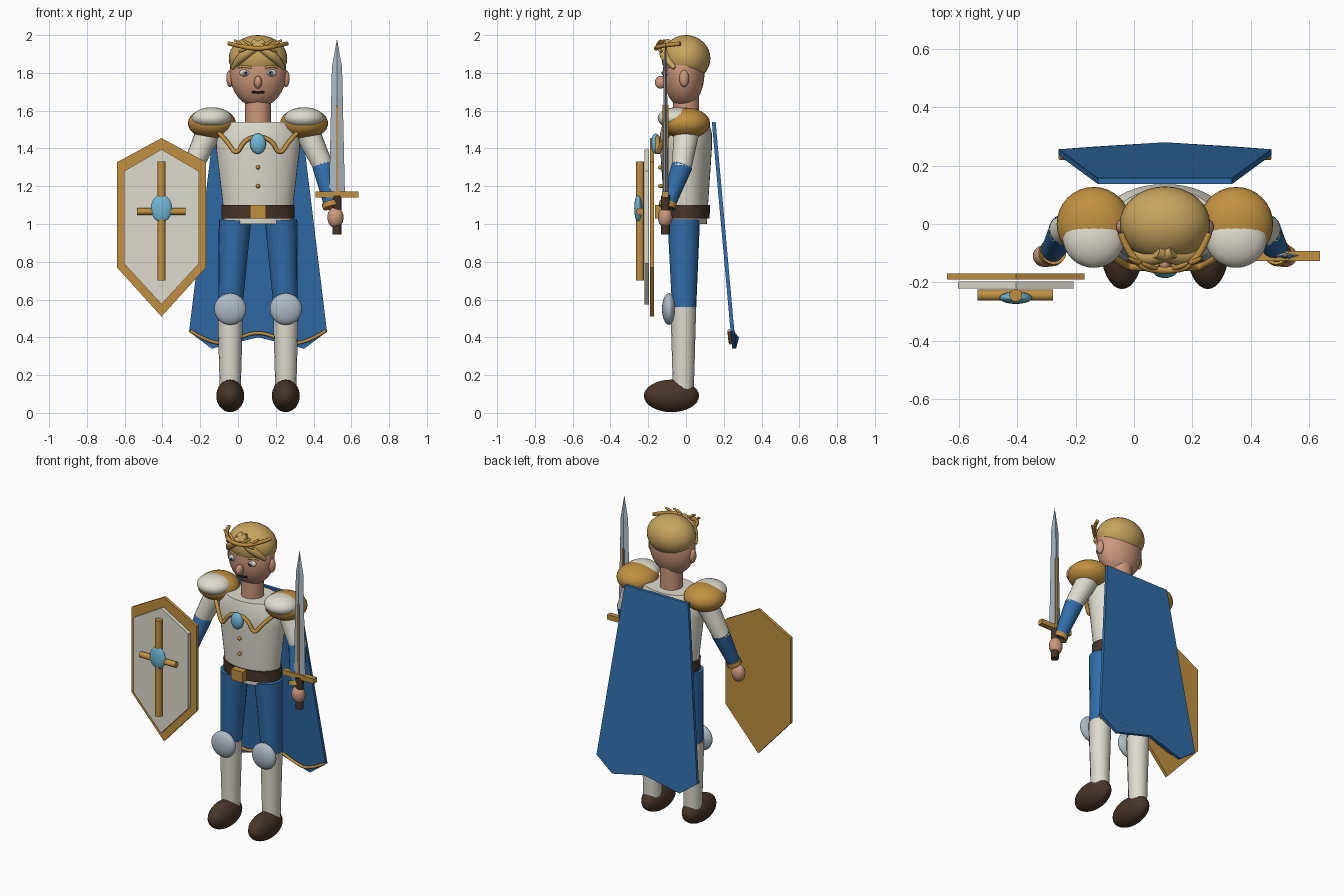
import bpy, bmesh, math
from mathutils import Vector, Matrix

if "Cube" in bpy.data.objects:
    bpy.data.objects.remove(bpy.data.objects["Cube"], do_unlink=True)

C = 0.106  # x of the body centre line


def material(name, rgb):
    m = bpy.data.materials.new(name)
    m.use_nodes = True
    m.diffuse_color = (*rgb, 1)
    m.node_tree.nodes["Principled BSDF"].inputs["Base Color"].default_value = (*rgb, 1)
    return m


GOLD = material("gold", (0.53, 0.28, 0.05))
WHITE = material("ivory", (0.73, 0.71, 0.61))
BLUE = material("blue cloth", (0.03, 0.155, 0.40))
SKIN = material("skin", (0.60, 0.31, 0.20))
HAIR = material("blond hair", (0.57, 0.37, 0.11))
BROWN = material("brown leather", (0.065, 0.036, 0.022))
STEEL = material("steel", (0.42, 0.49, 0.56))
GEM = material("pale blue gem", (0.16, 0.47, 0.66))
BLACK = material("black", (0.01, 0.01, 0.01))


def finish(name, mesh, mat, smooth=True):
    mesh.materials.clear()
    mesh.materials.append(mat)
    ob = bpy.data.objects.new(name, mesh)
    bpy.context.collection.objects.link(ob)
    if smooth:
        bpy.ops.object.select_all(action="DESELECT")
        ob.select_set(True)
        bpy.context.view_layer.objects.active = ob
        bpy.ops.object.shade_smooth_by_angle(angle=math.radians(40))
    return ob


def from_bmesh(name, bm, mat, smooth=True):
    bmesh.ops.recalc_face_normals(bm, faces=bm.faces)
    mesh = bpy.data.meshes.new(name)
    bm.to_mesh(mesh)
    bm.free()
    return finish(name, mesh, mat, smooth)


def ball(name, pos, size, mat, seg=32):
    """Ellipsoid with the given half sizes."""
    bm = bmesh.new()
    bmesh.ops.create_uvsphere(bm, u_segments=seg, v_segments=seg // 2, radius=1,
                              matrix=Matrix.LocRotScale(Vector(pos), None, Vector(size)))
    return from_bmesh(name, bm, mat)


def box(name, pos, size, mat):
    bm = bmesh.new()
    bmesh.ops.create_cube(bm, size=1, matrix=Matrix.LocRotScale(Vector(pos), None, Vector(size)))
    return from_bmesh(name, bm, mat, False)


def tube(name, pts, mat, curved=False):
    """Round bar through points (x, y, z, radius)."""
    cu = bpy.data.curves.new(name, "CURVE")
    cu.dimensions = "3D"
    cu.bevel_depth = 1
    cu.bevel_resolution = 6
    cu.use_fill_caps = True
    sp = cu.splines.new("NURBS" if curved else "POLY")
    sp.points.add(len(pts) - 1)
    for p, (x, y, z, r) in zip(sp.points, pts):
        p.co = (x, y, z, 1)
        p.radius = r
    if curved:
        sp.order_u = 3
        sp.use_endpoint_u = True
        sp.resolution_u = 8
    tmp = bpy.data.objects.new(name + " path", cu)
    bpy.context.collection.objects.link(tmp)
    dg = bpy.context.evaluated_depsgraph_get()
    mesh = bpy.data.meshes.new_from_object(tmp.evaluated_get(dg))
    bpy.data.objects.remove(tmp, do_unlink=True)
    return finish(name, mesh, mat)


def stack(name, rings, mat, n=40):
    """Elliptical rings (z, rx, ry) around the body axis, capped."""
    bm = bmesh.new()
    loops = [[bm.verts.new((C + rx * math.cos(a), ry * math.sin(a), z))
              for a in (math.tau * i / n for i in range(n))] for z, rx, ry in rings]
    for lo, hi in zip(loops, loops[1:]):
        for i in range(n):
            bm.faces.new((lo[i], lo[i - 1], hi[i - 1], hi[i]))
    bm.faces.new(loops[0])
    bm.faces.new(loops[-1])
    return from_bmesh(name, bm, mat)


def slab(name, pts, thick, mat):
    """Flat outline pushed back along y."""
    bm = bmesh.new()
    face = bm.faces.new([bm.verts.new(p) for p in pts])
    ext = bmesh.ops.extrude_face_region(bm, geom=[face])
    verts = [v for v in ext["geom"] if isinstance(v, bmesh.types.BMVert)]
    bmesh.ops.translate(bm, vec=(0, thick, 0), verts=verts)
    return from_bmesh(name, bm, mat, False)


# Torso, belt and chest ornaments
stack("torso", [(1.0, 0.182, 0.11), (1.12, 0.188, 0.118), (1.4, 0.222, 0.137),
                (1.48, 0.222, 0.137), (1.54, 0.18, 0.122)], WHITE)
stack("belt", [(1.03, 0.194, 0.125), (1.1, 0.194, 0.127)], BROWN)
box("belt_buckle", (C, -0.143, 1.065), (0.085, 0.04, 0.07), GOLD)
ball("brooch", (C, -0.16, 1.425), (0.042, 0.025, 0.054), GEM)
for z in (1.3, 1.2):
    ball("button", (C, -0.134, z), (0.011, 0.015, 0.011), GOLD, 16)

# Head
tube("neck", [(C, 0, 1.5, 0.07), (C, 0, 1.68, 0.07)], SKIN)
ball("head", (C, -0.012, 1.8), (0.15, 0.11, 0.182), SKIN)
ball("hair_cap", (C, 0, 1.877), (0.155, 0.129, 0.123), HAIR)
ball("nose", (C, -0.135, 1.75), (0.021, 0.03, 0.034), SKIN, 20)
tube("mouth", [(C - 0.032, -0.104, 1.699, 0.006), (C, -0.111, 1.693, 0.007),
               (C + 0.032, -0.104, 1.699, 0.006)], BLACK, True)

# Laurel band
tube("laurel_band", [(C - 0.152, -0.03, 1.955, 0.011), (C - 0.11, -0.14, 1.945, 0.012),
                     (C, -0.165, 1.925, 0.012), (C + 0.11, -0.14, 1.945, 0.012),
                     (C + 0.152, -0.03, 1.955, 0.011)], GOLD, True)

# Cape with hem trim
side = [(0.23, 0.137, 1.54), (0.365, 0.236, 0.43), (0.245, 0.245, 0.34)]
outline = ([(C + x, y, z) for x, y, z in side] + [(C, 0.26, 0.4)]
           + [(C - x, y, z) for x, y, z in reversed(side)])
slab("cape", outline, 0.02, BLUE)
hem = [(0.36, 0.228, 0.435), (0.24, 0.234, 0.36), (0.13, 0.238, 0.385)]
tube("cape_hem", [(C + x, y, z, 0.009) for x, y, z in hem] + [(C, 0.245, 0.435, 0.009)]
     + [(C - x, y, z, 0.009) for x, y, z in reversed(hem)], GOLD, True)

# Paired parts
for s, tag in ((1, "left"), (-1, "right")):
    def at(x, *rest):
        return (C + s * x, *rest)

    # Face and hair
    ball(tag + "_ear", at(0.148, -0.01, 1.77), (0.02, 0.026, 0.045), SKIN, 20)
    ball(tag + "_eye", at(0.07, -0.104, 1.8), (0.029, 0.018, 0.019), WHITE, 20)
    ball(tag + "_iris", at(0.066, -0.118, 1.8), (0.014, 0.009, 0.015), STEEL, 16)
    ball(tag + "_pupil", at(0.066, -0.125, 1.8), (0.007, 0.005, 0.008), BLACK, 12)
    tube(tag + "_eyebrow", [at(0.035, -0.116, 1.826, 0.006), at(0.07, -0.11, 1.84, 0.007),
                            at(0.105, -0.088, 1.828, 0.005)], HAIR, True)
    tube(tag + "_fringe", [at(-0.03, -0.095, 1.96, 0.022), at(0.05, -0.125, 1.915, 0.028),
                           at(0.105, -0.095, 1.865, 0.024), at(0.135, -0.06, 1.825, 0.01)],
         HAIR, True)
    for x, y, dx, dz in ((0.03, -0.152, 0.05, 0.035), (0.08, -0.135, 0.045, 0.035),
                         (0.05, -0.148, 0.05, -0.025)):
        tube(tag + "_laurel_leaf", [at(x, y, 1.938, 0.007),
                                    at(x + dx / 2, y + 0.005, 1.938 + dz * 0.7, 0.011),
                                    at(x + dx, y + 0.02, 1.938 + dz, 0.005)], GOLD, True)

    # Collar trim
    tube(tag + "_collar_trim", [at(0.215, -0.08, 1.49, 0.011), at(0.165, -0.125, 1.44, 0.012),
                                at(0.115, -0.15, 1.36, 0.012), at(0.07, -0.15, 1.45, 0.012),
                                at(0.02, -0.15, 1.46, 0.011)], GOLD, True)

    # Shoulder armour
    ball(tag + "_pauldron", at(0.244, 0, 1.533), (0.127, 0.127, 0.083), GOLD)
    ball(tag + "_pauldron_plate", at(0.244, -0.047, 1.56), (0.106, 0.103, 0.058), WHITE)

    # Arm
    tube(tag + "_upper_arm", [at(0.255, 0.005, 1.5, 0.068), at(0.352, -0.025, 1.29, 0.052)], WHITE)
    tube(tag + "_forearm", [at(0.342, -0.02, 1.31, 0.056), at(0.39, -0.1, 1.09, 0.038)], BLUE)
    tube(tag + "_bracelet", [at(0.382, -0.094, 1.115, 0.046), at(0.389, -0.101, 1.088, 0.046)], GOLD)
    ball(tag + "_hand", at(0.41, -0.11, 1.035), (0.043, 0.038, 0.056), SKIN)

    # Leg
    tube(tag + "_thigh", [at(0.122, -0.012, 1.02, 0.086), at(0.147, -0.01, 0.55, 0.064)], BLUE)
    tube(tag + "_shin", [at(0.147, -0.014, 0.56, 0.068), at(0.147, -0.014, 0.1, 0.055)], WHITE)
    ball(tag + "_knee_guard", at(0.147, -0.09, 0.55), (0.085, 0.037, 0.084), STEEL)
    ball(tag + "_shoe", at(0.147, -0.077, 0.09), (0.074, 0.146, 0.086), BROWN)


# Shield: six-sided rim and panel, cross bars and boss
def hexagon(half, top, shoulder, hip, bottom, y):
    cx = -0.405
    return [(cx, y, top), (cx + half, y, shoulder), (cx + half, y, hip),
            (cx, y, bottom), (cx - half, y, hip), (cx - half, y, shoulder)]


slab("shield_rim", hexagon(0.236, 1.455, 1.327, 0.77, 0.51, -0.19), 0.02, GOLD)
slab("shield_panel", hexagon(0.198, 1.395, 1.28, 0.79, 0.575, -0.221), 0.024, WHITE)
tube("shield_upright_bar", [(-0.405, -0.244, 0.7, 0.022), (-0.405, -0.244, 1.33, 0.022)], GOLD)
tube("shield_cross_bar", [(-0.536, -0.244, 1.066, 0.019), (-0.277, -0.244, 1.066, 0.019)], GOLD)
ball("shield_boss", (-0.405, -0.253, 1.083), (0.056, 0.021, 0.073), GEM)

# Sword: diamond-section blade, ridge, guard and grip
X, Y = 0.524, -0.109
bm = bmesh.new()
rings = [[bm.verts.new((X + dx * w, Y + dy * w, z)) for dx, dy in
          ((1, 0), (0, 0.32), (-1, 0), (0, -0.32))] for z, w in ((1.16, 0.042), (1.83, 0.027))]
tip = bm.verts.new((X, Y, 1.98))
for i in range(4):
    bm.faces.new((rings[0][i - 1], rings[0][i], rings[1][i], rings[1][i - 1]))
    bm.faces.new((rings[1][i - 1], rings[1][i], tip))
bm.faces.new(rings[0])
from_bmesh("sword_blade", bm, STEEL, False)
box("sword_ridge", (X, Y, 1.395), (0.012, 0.032, 0.47), GOLD)
box("sword_guard", (X, Y, 1.156), (0.228, 0.034, 0.032), GOLD)
tube("sword_grip", [(X, Y, 0.945, 0.024), (X, Y, 1.15, 0.024)], BROWN)
